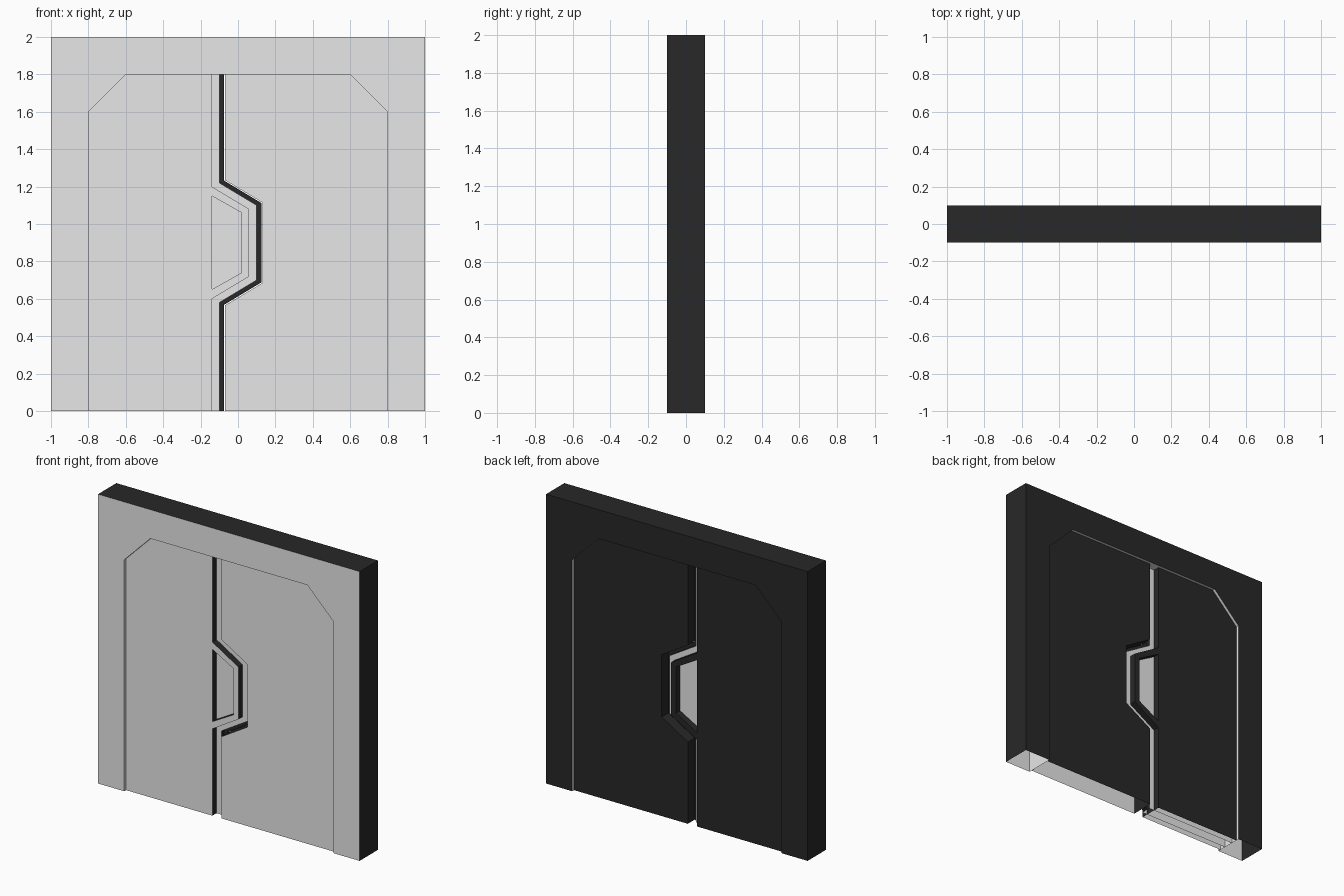
import bpy
import bmesh

cube = bpy.data.objects.get("Cube")
if cube:
    bpy.data.objects.remove(cube, do_unlink=True)


def material(name, value):
    mat = bpy.data.materials.new(name)
    mat.use_nodes = True
    colour = (value, value, value, 1)
    mat.diffuse_color = colour
    mat.node_tree.nodes["Principled BSDF"].inputs["Base Color"].default_value = colour
    return mat


LIGHT, DARK = 0, 1
materials = [material("light_grey", 0.8), material("charcoal", 0.021)]


def panel(name, loops, half_depth, colour_rule):
    """Upright panel from x-z outlines (later loops are holes), open underneath."""
    bm = bmesh.new()
    edges = []
    for loop in loops:
        verts = [bm.verts.new((x, -half_depth, z)) for x, z in loop]
        edges += [bm.edges.new((a, b)) for a, b in zip(verts, verts[1:] + verts[:1])]
    bmesh.ops.triangle_fill(bm, edges=edges, use_beauty=True, use_dissolve=False,
                            normal=(0, -1, 0))
    grown = bmesh.ops.extrude_face_region(bm, geom=bm.faces[:], use_keep_orig=True)
    moved = [v for v in grown["geom"] if isinstance(v, bmesh.types.BMVert)]
    bmesh.ops.translate(bm, verts=moved, vec=(0, 2 * half_depth, 0))
    bmesh.ops.recalc_face_normals(bm, faces=bm.faces[:])
    bm.normal_update()
    base = [f for f in bm.faces if all(v.co.z < 0.001 for v in f.verts)]
    bmesh.ops.delete(bm, geom=base, context="FACES")
    for face in bm.faces:
        face.material_index = colour_rule(face.normal, face.calc_center_median())
    mesh = bpy.data.meshes.new(name)
    bm.to_mesh(mesh)
    bm.free()
    for mat in materials:
        mesh.materials.append(mat)
    obj = bpy.data.objects.new(name, mesh)
    bpy.context.collection.objects.link(obj)
    return obj


def seam(offset):
    """Meeting line of the leaves from top to bottom, shifted sideways."""
    x_in, x_out = offset - 0.1, offset + 0.1
    tall, short = 0.32 + offset / 2, 0.2 + offset / 2
    mid = 0.9
    return [(x_in, 1.8), (x_in, mid + tall), (x_out, mid + short),
            (x_out, mid - short), (x_in, mid - tall), (x_in, 0)]


def opening(side):
    """Half of the doorway outline, from the floor up."""
    return [(side * 0.8, 0), (side * 0.8, 1.6), (side * 0.6, 1.8)]


# Colour rules
def frame_colour(n, c):
    jamb = abs(n.y) < 0.5 and abs(c.x) < 0.9 and c.z < 1.9
    return LIGHT if n.y < -0.5 or jamb else DARK


def at_jamb(n, c):
    return abs(n.y) < 0.5 and (abs(c.x) > 0.5 or c.z > 1.75)


def leaf_colour(n, c):
    return LIGHT if n.y < -0.5 or at_jamb(n, c) else DARK


def core_colour(n, c):
    return LIGHT if abs(n.y) > 0.5 or at_jamb(n, c) else DARK


# Frame around the doorway
outer = [(-1, 0), (-1, 2), (1, 2), (1, 0)]
panel("door_frame", [outer + opening(1) + opening(-1)[::-1]], 0.1, frame_colour)

# Left leaf, notched to receive the latch
panel("left_leaf", [opening(1) + seam(0.03)], 0.08, leaf_colour)

# Right leaf with the window cut through its latch
window = [(-0.14, 1.15), (0.02, 1.06), (0.02, 0.74), (-0.14, 0.65)]
panel("right_leaf", [opening(-1) + seam(-0.04), window], 0.08, leaf_colour)

# Thinner core forms the edge lip and the recessed window pane
panel("right_leaf_core", [opening(-1) + seam(0)], 0.035, core_colour)

# Dark sealing rib along the lip
panel("seal_rib", [seam(0) + seam(0.025)[::-1]], 0.01, lambda n, c: DARK)
